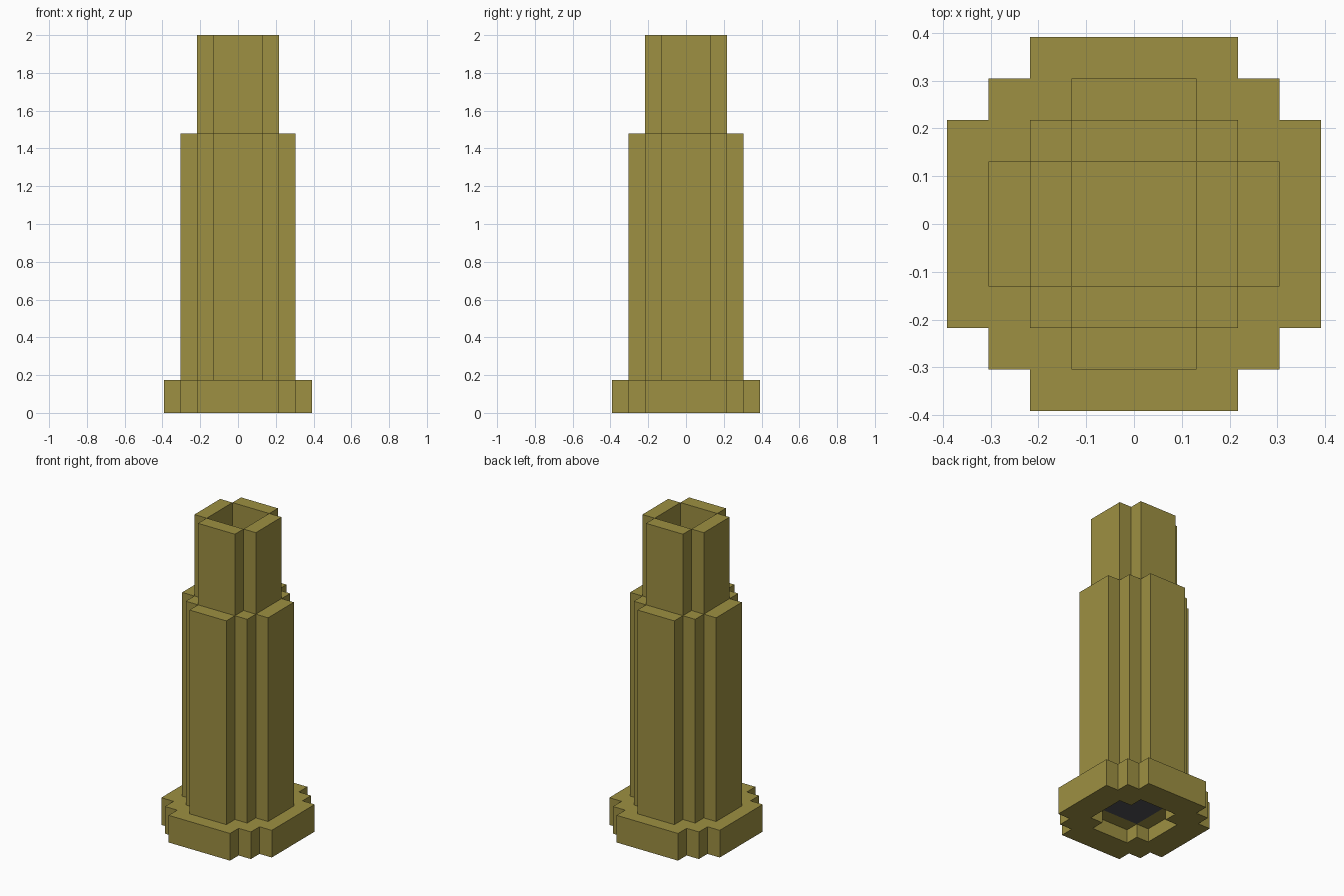
import bpy, bmesh

if "Cube" in bpy.data.objects:
    bpy.data.objects.remove(bpy.data.objects["Cube"], do_unlink=True)

U = 2 / 23  # size of one block: the tower is 23 blocks tall


def material(name, rgb):
    m = bpy.data.materials.new(name)
    m.use_nodes = True
    m.diffuse_color = (*rgb, 1)
    m.node_tree.nodes["Principled BSDF"].inputs["Base Color"].default_value = (*rgb, 1)
    return m


olive = material("olive", (0.337, 0.279, 0.054))
dark = material("dark_grey", (0.078, 0.078, 0.089))


def stepped(reach, total):
    """Rule for a round-ish stepped outline of blocks."""
    return lambda i, j: max(abs(i), abs(j)) <= reach and abs(i) + abs(j) <= total


wide = stepped(4, 6)
middle = stepped(3, 4)
narrow = stepped(2, 3)
core = stepped(1, 2)


def part(name, layers, dark_rule=None):
    """Build the skin of stacked block layers, each (bottom, top, filled rule)."""
    bm = bmesh.new()
    verts = {}

    def face(*corners):
        vs = []
        for c in corners:
            if c not in verts:
                verts[c] = bm.verts.new([k * U for k in c])
            vs.append(verts[c])
        return bm.faces.new(vs)

    span = range(-4, 5)
    for n, (z0, z1, filled) in enumerate(layers):
        below = layers[n - 1][2] if n > 0 else (lambda i, j: False)
        above = layers[n + 1][2] if n + 1 < len(layers) else (lambda i, j: False)
        for i in span:
            for j in span:
                if not filled(i, j):
                    continue
                # Corners of the block, counter-clockwise from above
                ring = [(i - .5, j - .5), (i + .5, j - .5), (i + .5, j + .5), (i - .5, j + .5)]
                sides = [(0, -1), (1, 0), (0, 1), (-1, 0)]
                for k, (di, dj) in enumerate(sides):
                    if not filled(i + di, j + dj):
                        a, b = ring[k], ring[(k + 1) % 4]
                        face((*a, z0), (*b, z0), (*b, z1), (*a, z1))
                if not above(i, j):
                    face(*[(*p, z1) for p in ring])
                if not below(i, j):
                    f = face(*[(*p, z0) for p in reversed(ring)])
                    if dark_rule and dark_rule(i, j):
                        f.material_index = 1
    # Merge the flat areas into large clean faces
    bmesh.ops.dissolve_limit(bm, angle_limit=0.01, verts=bm.verts[:],
                             edges=bm.edges[:], delimit={'MATERIAL'})
    mesh = bpy.data.meshes.new(name)
    bm.to_mesh(mesh)
    bm.free()
    mesh.materials.append(olive)
    mesh.materials.append(dark)
    obj = bpy.data.objects.new(name, mesh)
    bpy.context.collection.objects.link(obj)
    return obj


# Base: wide foot with a stepped recess below and a dark panel at its centre
part("base", [(0, 1, lambda i, j: wide(i, j) and not narrow(i, j)),
              (1, 2, wide)], dark_rule=core)

# Shaft: hollow stepped column
part("shaft", [(2, 17, lambda i, j: middle(i, j) and not core(i, j))])

# Upper tube: four walls around an open square shaft
part("upper_tube", [(17, 23, lambda i, j: narrow(i, j) and not core(i, j))])
